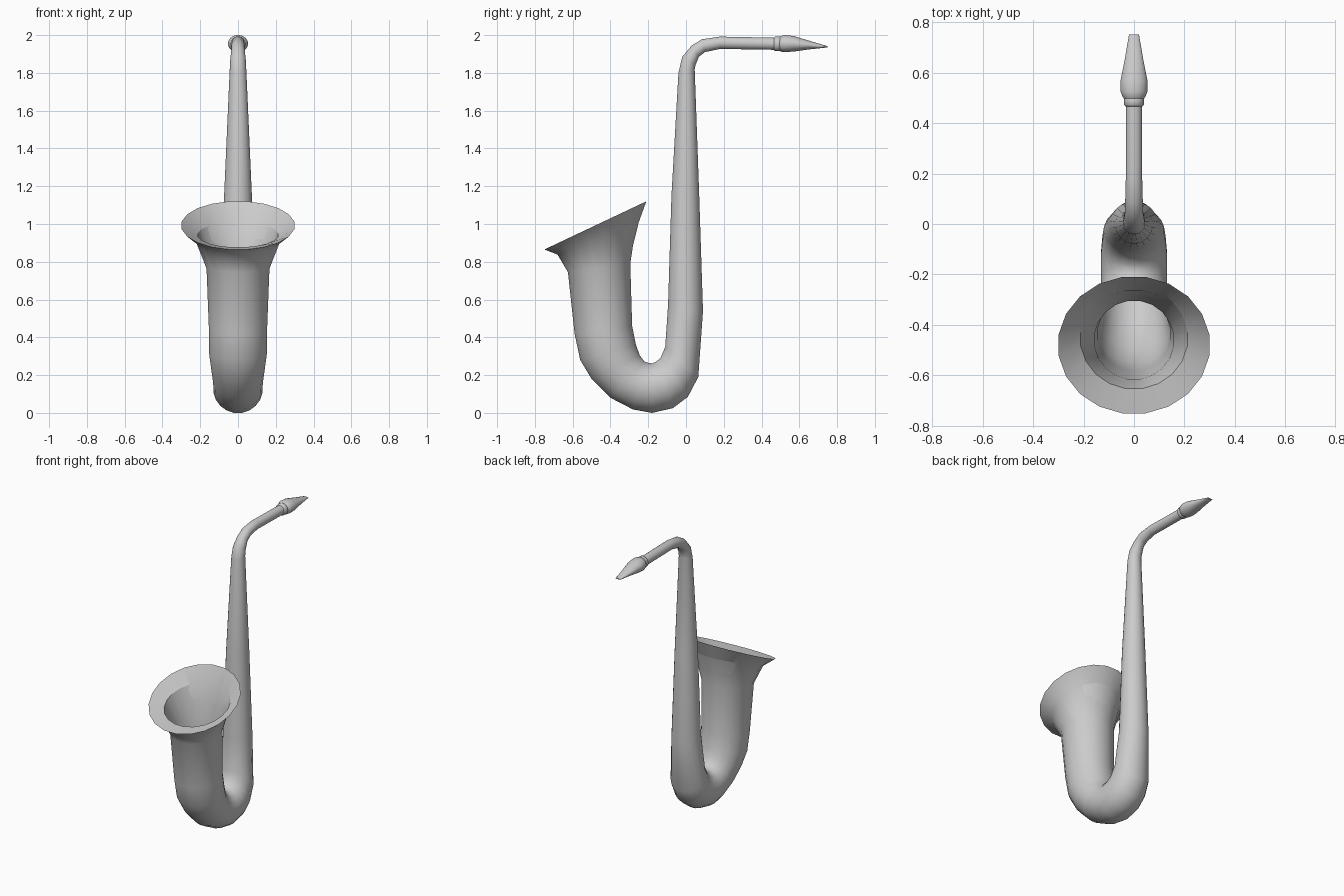
import bpy
import bmesh
import math
from mathutils import Vector

default_cube = bpy.data.objects.get("Cube")
if default_cube:
    bpy.data.objects.remove(default_cube, do_unlink=True)

SIDES = 20

grey = bpy.data.materials.new("plain grey")
grey.use_nodes = True
grey.diffuse_color = (0.6, 0.6, 0.6, 1)
grey.node_tree.nodes["Principled BSDF"].inputs["Base Color"].default_value = (0.6, 0.6, 0.6, 1)


def ring_points(ring):
    """Ring spanning two opposite points (y, z) of the side outline, with an optional half width."""
    first = Vector((0, ring[0], ring[1]))
    second = Vector((0, ring[2], ring[3]))
    middle, arm = (first + second) / 2, (first - second) / 2
    width = ring[4] if len(ring) > 4 else arm.length
    grow = 1 / math.cos(math.pi / SIDES)
    points = []
    for i in range(SIDES):
        angle = (i + 0.5) * math.tau / SIDES
        side = Vector((width * math.sin(angle), 0, 0))
        points.append(middle + (arm * math.cos(angle) + side) * grow)
    return points


def loft(name, rings, cap_start=False, cap_end=False, smooth_angle=50):
    """Skin a row of rings into one smooth tube."""
    bm = bmesh.new()
    loops = [[bm.verts.new(p) for p in ring_points(r)] for r in rings]
    for a, b in zip(loops, loops[1:]):
        for i in range(SIDES):
            j = (i + 1) % SIDES
            bm.faces.new((a[i], b[i], b[j], a[j]))
    if cap_start:
        bm.faces.new(loops[0])
    if cap_end:
        bm.faces.new(loops[-1][::-1])
    mesh = bpy.data.meshes.new(name)
    bm.to_mesh(mesh)
    bm.free()
    mesh.materials.append(grey)
    obj = bpy.data.objects.new(name, mesh)
    bpy.context.collection.objects.link(obj)
    bpy.ops.object.select_all(action="DESELECT")
    obj.select_set(True)
    bpy.context.view_layer.objects.active = obj
    bpy.ops.object.shade_smooth_by_angle(angle=math.radians(smooth_angle))
    return obj


def shrink(ring, amount):
    """Move both outline points of a ring towards its middle."""
    first, second = Vector(ring[:2]), Vector(ring[2:4])
    inward = (second - first).normalized() * amount
    return (*(first + inward), *(second - inward))


# Outer skin: bell, bow, and tapering straight tube
rim = (-0.75, 0.865, -0.21, 1.12)
bell = [
    rim,
    (-0.68, 0.838, -0.265, 0.99),
    (-0.625, 0.745, -0.295, 0.79),
]
bow = [
    (-0.59, 0.42, -0.285, 0.46),
    (-0.56, 0.28, -0.265, 0.36),
    (-0.5, 0.18, -0.245, 0.305),
    (-0.4, 0.08, -0.22, 0.272),
    (-0.28, 0.018, -0.2, 0.265),
    (-0.18, 0, -0.18, 0.262),
    (-0.07, 0.025, -0.16, 0.27),
    (0.01, 0.085, -0.135, 0.29),
    (0.065, 0.19, -0.11, 0.35),
]
straight = [
    (0.09, 0.54, -0.095, 0.57),
    (0.07, 1.15, -0.077, 1.15),
    (0.046, 1.82, -0.04, 1.8),
]
neck = [
    (0.05, 1.84, -0.02, 1.885),
    (0.068, 1.885, 0.03, 1.945),
    (0.1, 1.91, 0.085, 1.978),
    (0.18, 1.927, 0.18, 1.992),
    (0.48, 1.922, 0.48, 1.986),
]
loft("body_tube", bell + bow + straight + neck, cap_end=True)

# Inside of the bell: wide flare, then the bore running down into the bow
lip = (-0.652, 0.877, -0.25, 1.01)
loft("bell_flare", [lip, rim])
bore = [lip] + [shrink(r, 0.01) for r in bell[2:] + bow[:7]]
loft("bell_bore", bore[::-1], cap_start=True)

# Collar between the neck and the mouthpiece
collar = [(y, 1.954 - r, y, 1.954 + r)
          for y, r in ((0.465, 0.032), (0.472, 0.039), (0.495, 0.039), (0.505, 0.034))]
loft("mouthpiece_collar", collar, cap_start=True, cap_end=True)

# Mouthpiece: round barrel flattening to a thin beak
loft("mouthpiece", [
    (0.49, 1.922, 0.49, 1.986, 0.034),
    (0.505, 1.912, 0.505, 1.996, 0.046),
    (0.525, 1.91, 0.525, 2, 0.053),
    (0.57, 1.913, 0.57, 1.995, 0.053),
    (0.65, 1.924, 0.65, 1.971, 0.037),
    (0.75, 1.935, 0.75, 1.941, 0.02),
], cap_start=True, cap_end=True)
